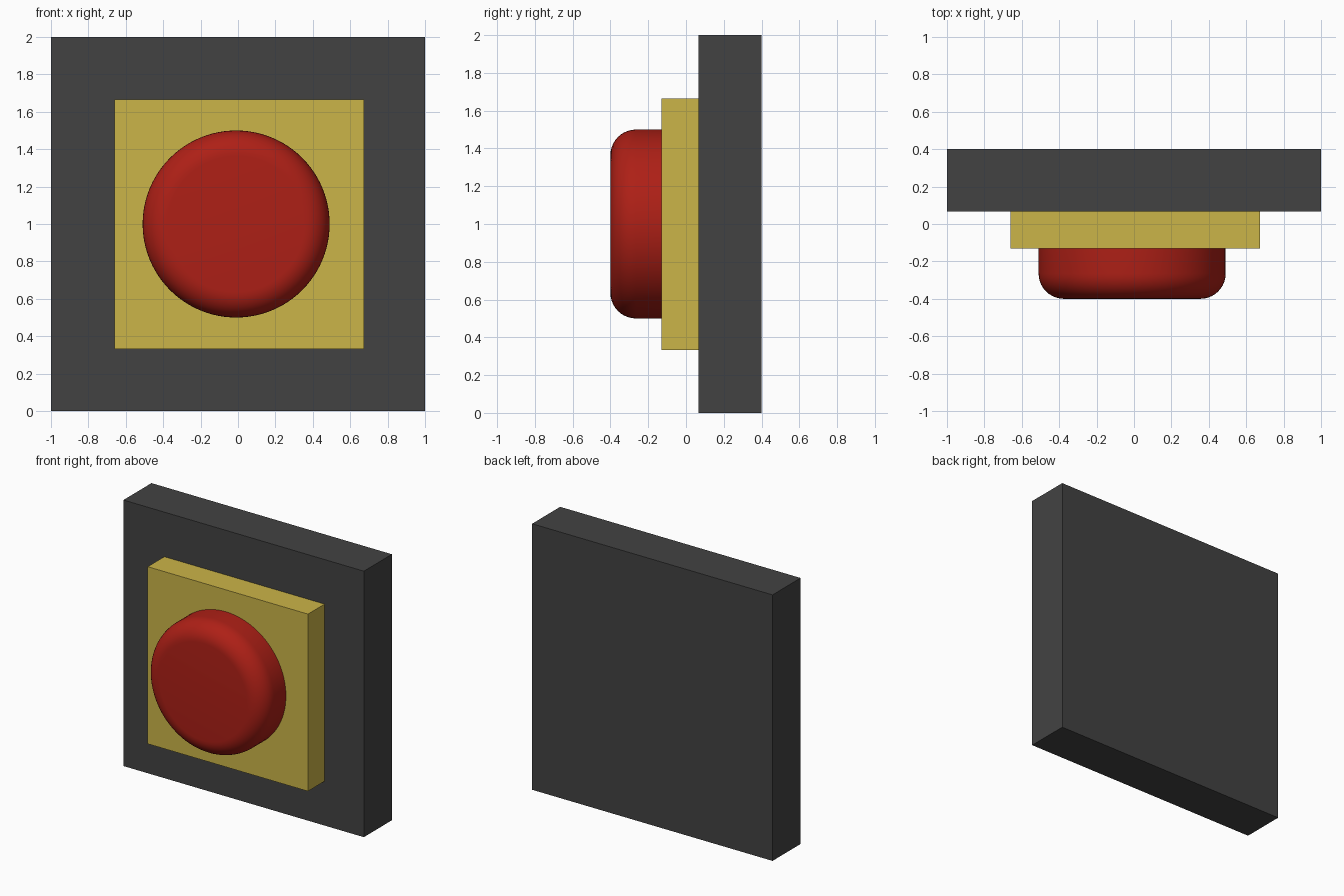
import bpy, bmesh, math
from mathutils import Matrix

if "Cube" in bpy.data.objects:
    bpy.data.objects.remove(bpy.data.objects["Cube"])


def material(name, rgb):
    m = bpy.data.materials.new(name)
    m.diffuse_color = (*rgb, 1)
    m.use_nodes = True
    m.node_tree.nodes["Principled BSDF"].inputs["Base Color"].default_value = m.diffuse_color
    return m


def add_object(name, bm, mat):
    bmesh.ops.recalc_face_normals(bm, faces=bm.faces[:])
    mesh = bpy.data.meshes.new(name)
    bm.to_mesh(mesh)
    bm.free()
    mesh.materials.append(mat)
    obj = bpy.data.objects.new(name, mesh)
    bpy.context.collection.objects.link(obj)
    return obj


def box(name, lo, hi, mat):
    bm = bmesh.new()
    size = [b - a for a, b in zip(lo, hi)]
    centre = [(a + b) / 2 for a, b in zip(lo, hi)]
    bmesh.ops.create_cube(bm, size=1, matrix=Matrix.Translation(centre) @ Matrix.Diagonal((*size, 1)))
    return add_object(name, bm, mat)


dark = material("dark_grey", (0.055, 0.055, 0.055))
yellow = material("yellow", (0.60, 0.46, 0.065))
red = material("red", (0.42, 0.014, 0.008))

# Wall panel and raised mounting plate
box("back_panel", (-1, 0.067, 0), (1, 0.4, 2), dark)
box("mounting_plate", (-0.66, -0.13, 0.333), (0.673, 0.067, 1.665), yellow)

# Round push button with a rounded front rim
front, back, radius = -0.4, -0.13, 0.5
bm = bmesh.new()
place = Matrix.Translation((-0.01, (front + back) / 2, 1)) @ Matrix.Rotation(math.pi / 2, 4, 'X')
bmesh.ops.create_cone(bm, cap_ends=True, segments=96, radius1=radius, radius2=radius,
                      depth=back - front, matrix=place)
rim = [e for e in bm.edges if all(v.co.y < front + 0.01 for v in e.verts)]
bmesh.ops.bevel(bm, geom=rim, offset=0.135, segments=10, profile=0.5, affect='EDGES')
button = add_object("push_button", bm, red)
bpy.context.view_layer.objects.active = button
button.select_set(True)
bpy.ops.object.shade_smooth_by_angle(angle=math.radians(40))
